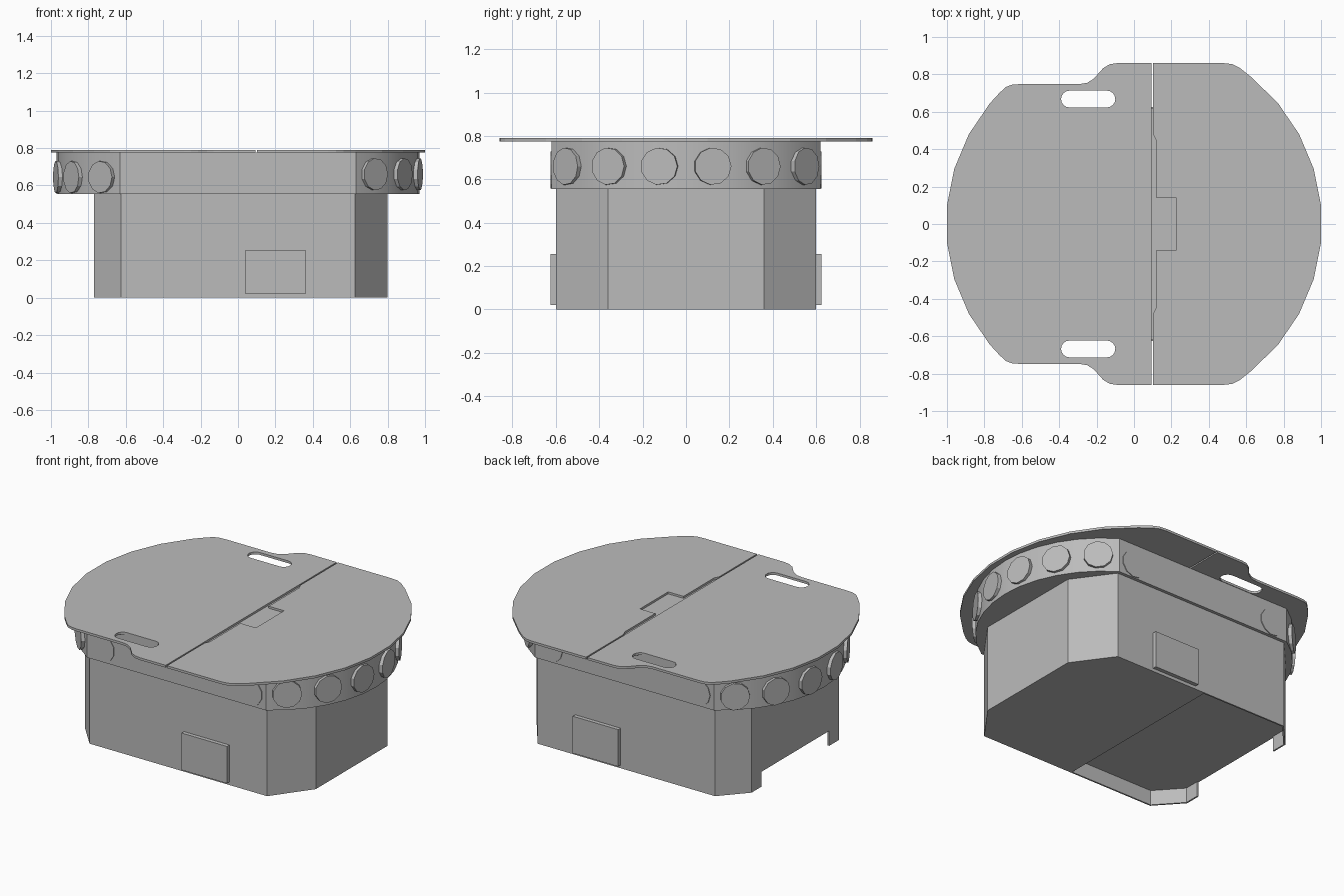
import bpy, bmesh
from math import sin, cos, pi, radians
from mathutils import Matrix, Vector

if "Cube" in bpy.data.objects:
    bpy.data.objects.remove(bpy.data.objects["Cube"])

grey = bpy.data.materials.new("plain grey")
grey.use_nodes = True
grey.diffuse_color = (0.5, 0.5, 0.5, 1)
grey.node_tree.nodes["Principled BSDF"].inputs["Base Color"].default_value = (0.5, 0.5, 0.5, 1)


def add_object(name, bm):
    bmesh.ops.recalc_face_normals(bm, faces=bm.faces)
    mesh = bpy.data.meshes.new(name)
    bm.to_mesh(mesh)
    bm.free()
    mesh.materials.append(grey)
    obj = bpy.data.objects.new(name, mesh)
    bpy.context.collection.objects.link(obj)
    return obj


def prism(name, outline, bottom, top):
    """Extrude a flat outline upwards."""
    bm = bmesh.new()
    face = bm.faces.new([bm.verts.new((x, y, bottom)) for x, y in outline])
    moved = bmesh.ops.extrude_face_region(bm, geom=[face])["geom"]
    bmesh.ops.translate(bm, vec=(0, 0, top - bottom),
                        verts=[v for v in moved if isinstance(v, bmesh.types.BMVert)])
    return add_object(name, bm)


def cut(obj, cutter):
    """Subtract the cutter, keep the result and drop the cutter."""
    cutter.hide_render = True
    mod = obj.modifiers.new("cut", "BOOLEAN")
    mod.operation, mod.solver, mod.object = "DIFFERENCE", "EXACT", cutter
    graph = bpy.context.evaluated_depsgraph_get()
    obj.data = bpy.data.meshes.new_from_object(obj.evaluated_get(graph))
    obj.modifiers.clear()
    bpy.data.objects.remove(cutter)


def mirrored(half):
    """Close a half outline given for y > 0 with its mirror image."""
    return half + [(x, -y) for x, y in reversed(half)]


def smooth(obj):
    bpy.ops.object.select_all(action="DESELECT")
    obj.select_set(True)
    bpy.context.view_layer.objects.active = obj
    bpy.ops.object.shade_smooth_by_angle(angle=radians(25))


# Lower body, with a shallow recess under one half that opens at the end
body = prism("lower_body", mirrored([(0.8, 0.36), (0.625, 0.6), (-0.625, 0.6), (-0.77, 0.44)]), 0, 0.56)
recess = prism("recess_cutter", mirrored(
    [(-0.03, 0.59), (-0.62, 0.59), (-0.76, 0.435), (-0.76, 0.34), (-0.9, 0.34)]), -0.1, 0.095)
cut(body, recess)

# Upper collar with curved ends
ARC_X, ARC_R, ARC_END = 0.235, 0.735, radians(57.5)
end = [(ARC_X + ARC_R * cos(a), ARC_R * sin(a))
       for a in (ARC_END * (i / 6 - 1) for i in range(13))]
collar = prism("upper_collar", end + [(-x, -y) for x, y in end], 0.555, 0.777)
smooth(collar)


# Round buttons around the collar
def button(name, x, y, z, angle):
    bm = bmesh.new()
    turn = Matrix.Rotation(angle, 4, "Z") @ Matrix.Rotation(pi / 2, 4, "Y")
    bmesh.ops.create_cone(bm, cap_ends=True, segments=11, radius1=0.086, radius2=0.086, depth=0.03,
                          matrix=Matrix.Translation(Vector((x, y, z))) @ turn)
    add_object(name, bm)


for side, label, z in ((1, "left", 0.66), (-1, "right", 0.645)):
    for i in range(6):
        a = ARC_END * (2 * i - 5) / 6
        button(f"{label}_end_button_{i + 1}", side * (ARC_X + ARC_R * cos(a)),
               ARC_R * sin(a), z, a if side > 0 else pi - a)
    for face, place in ((1, "back"), (-1, "front")):
        button(f"{place}_{label}_button", side * 0.52, face * 0.61, 0.643, pi / 2)

# Raised rectangular panels on the front and back
for face, place in ((1, "back"), (-1, "front")):
    y0, y1 = face * 0.59, face * 0.625
    prism(f"{place}_panel", [(0.04, y0), (0.36, y0), (0.36, y1), (0.04, y1)], 0.02, 0.255)


# Lid plates
def rim(count):
    return [(1.005 * cos(a), 1.005 * sin(a))
            for a in (radians(5.7 + 11.4 * i) for i in range(count))]


LID_LOW, LID_HIGH = 0.775, 0.79
prism("left_lid_plate", mirrored(
    rim(5) + [(0.565, 0.835), (0.525, 0.855), (0.48, 0.86), (0.102, 0.86), (0.102, 0.48),
              (0.117, 0.45), (0.117, 0.142), (0.225, 0.142)]), LID_LOW, LID_HIGH)

shoulder = [(-0.72, 0.7), (-0.685, 0.733), (-0.65, 0.745), (-0.61, 0.748), (-0.29, 0.748),
            (-0.25, 0.755), (-0.215, 0.777), (-0.165, 0.833), (-0.13, 0.854), (-0.09, 0.86)]
right_lid = prism("right_lid_plate", mirrored(
    [(-x, y) for x, y in rim(4)] + shoulder + [(0.093, 0.86)]), LID_LOW, LID_HIGH)

# Rounded hand slots
for face in (1, -1):
    ends = []
    for centre, start in ((-0.145, -pi / 2), (-0.345, pi / 2)):
        ends += [(centre + 0.045 * cos(start + pi * i / 8),
                  face * 0.668 + 0.045 * sin(start + pi * i / 8)) for i in range(9)]
    cut(right_lid, prism("slot_cutter", ends, 0.7, 0.9))
